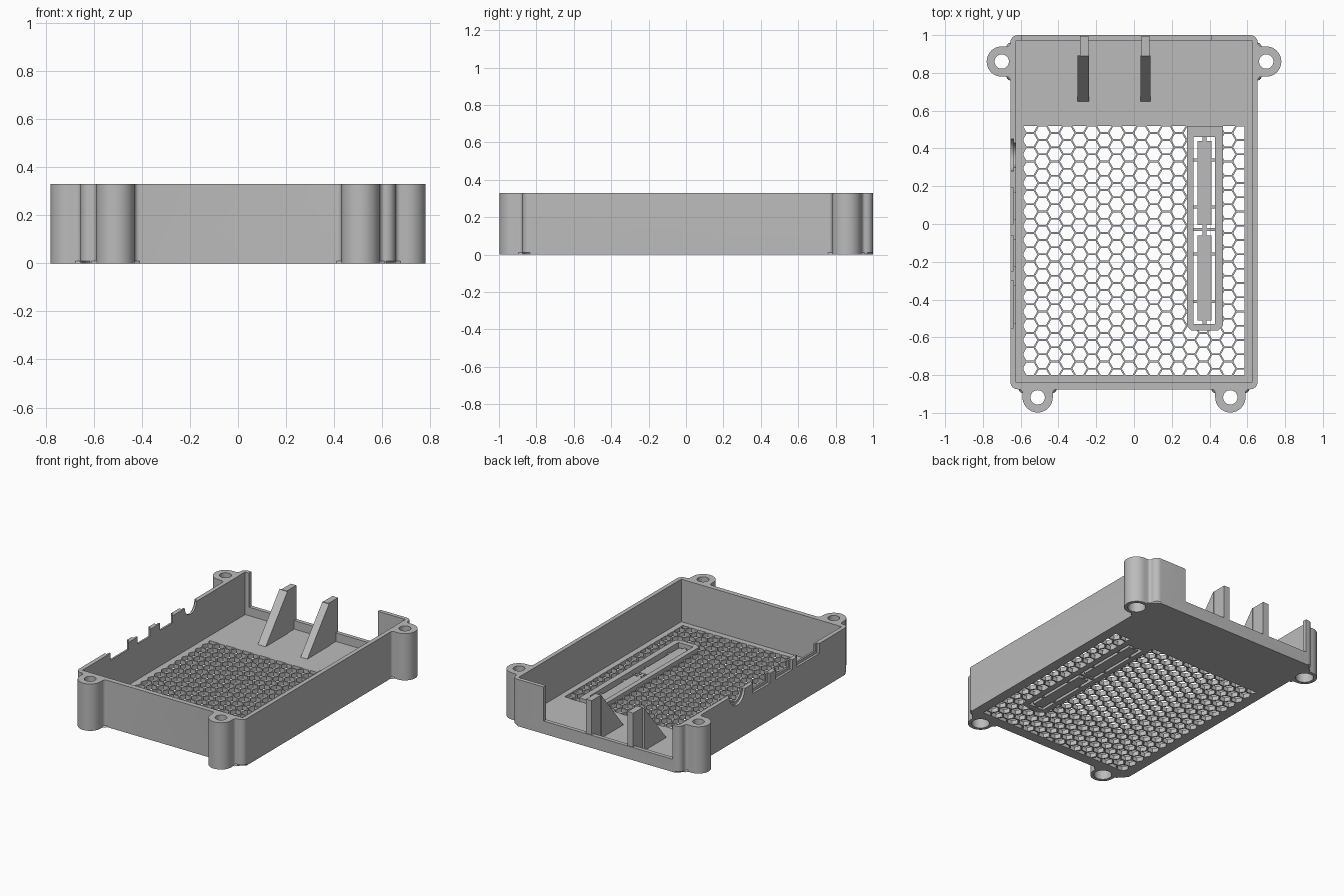
import bpy, bmesh
from math import pi, cos, sin, sqrt
from mathutils import Matrix

if "Cube" in bpy.data.objects:
    bpy.data.objects.remove(bpy.data.objects["Cube"], do_unlink=True)

grey = bpy.data.materials.new("plain grey plastic")
grey.use_nodes = True
grey.diffuse_color = (0.5, 0.5, 0.5, 1)
grey.node_tree.nodes["Principled BSDF"].inputs["Base Color"].default_value = (0.5, 0.5, 0.5, 1)

HEIGHT, FLOOR, LIP = 0.33, 0.03, 0.09


def make(name, bm):
    bmesh.ops.recalc_face_normals(bm, faces=bm.faces)
    mesh = bpy.data.meshes.new(name)
    bm.to_mesh(mesh)
    bm.free()
    mesh.materials.append(grey)
    ob = bpy.data.objects.new(name, mesh)
    bpy.context.collection.objects.link(ob)
    return ob


def add_prism(bm, pts, lo, hi, axis="z"):
    """Extrude a 2D outline along z, or a (y, z) outline along x."""
    def place(p, h):
        return (p[0], p[1], h) if axis == "z" else (h, p[0], p[1])
    a = [bm.verts.new(place(p, lo)) for p in pts]
    b = [bm.verts.new(place(p, hi)) for p in pts]
    base = bm.faces.new(a[::-1])
    bm.faces.new(b)
    for i in range(len(a)):
        j = (i + 1) % len(a)
        bm.faces.new((a[i], a[j], b[j], b[i]))
    return base


def prism(name, pts, lo, hi, axis="z"):
    bm = bmesh.new()
    add_prism(bm, pts, lo, hi, axis)
    return make(name, bm)


def rect(x0, x1, y0, y1):
    return [(x0, y0), (x1, y0), (x1, y1), (x0, y1)]


def box(name, x0, x1, y0, y1, z0, z1):
    return prism(name, rect(x0, x1, y0, y1), z0, z1)


def arc(cx, cy, r, a0, a1, n):
    return [(cx + r * cos(a0 + (a1 - a0) * i / n), cy + r * sin(a0 + (a1 - a0) * i / n))
            for i in range(n + 1)]


def circle(cx, cy, r, n=32):
    return arc(cx, cy, r, 0, 2 * pi, n)[:-1]


def boolean(target, cutter, op="DIFFERENCE", keep=False):
    cutter.hide_render = True
    mod = target.modifiers.new("cut", "BOOLEAN")
    mod.operation, mod.solver, mod.object = op, "EXACT", cutter
    bpy.context.view_layer.objects.active = target
    bpy.ops.object.modifier_apply(modifier=mod.name)
    if not keep:
        bpy.data.objects.remove(cutter, do_unlink=True)


# Outer outline: right half with its two screw ears, then mirrored
SIDE, FRONT, BACK, R, F, C = 0.655, -0.875, 1.0, 0.08, 0.02, 0.04
FRONT_EAR, BACK_EAR = (0.51, -0.918), (0.70, 0.86)


def ear(out):
    """Ear outline as (along wall, outward) offsets, with fillets at the wall."""
    left = arc(-R - F, F, F, -pi / 2, 0, 5)
    right = [(-u, v) for u, v in reversed(left)]
    return left + arc(0, out, R, pi, 0, 20) + right


half = [(FRONT_EAR[0] + u, FRONT - v) for u, v in ear(FRONT - FRONT_EAR[1])]
half += arc(SIDE - C, FRONT + C, C, -pi / 2, 0, 6)
half += [(SIDE + v, BACK_EAR[1] + u) for u, v in ear(BACK_EAR[0] - SIDE)]
half += arc(SIDE - C, BACK - C, C, 0.3, pi / 2, 6)
outline = half + [(-x, y) for x, y in reversed(half)]

# Case body with a small chamfer around the underside
bm = bmesh.new()
base = add_prism(bm, outline, 0, HEIGHT)
bmesh.ops.bevel(bm, geom=list(base.edges), offset=0.01, segments=1, affect="EDGES")
case = make("case_body", bm)

# Cavity and the wide opening in the back wall
boolean(case, box("cavity", -0.625, 0.625, -0.84, 0.972, FLOOR, 1))
boolean(case, box("back_opening", -0.595, 0.41, 0.9, 1.1, LIP, 1))

# Screw holes with counterbores from below
for s in (-1, 1):
    for x, y in (FRONT_EAR, BACK_EAR):
        boolean(case, prism("hole", circle(s * x, y, 0.038), -1, 1))
        boolean(case, prism("counterbore", circle(s * x, y, 0.057), -1, 0.1))

# Port notches in the side wall: narrow through cut, wider outer recess
for y0, y1 in ((0.0, 0.19), (-0.25, -0.06), (-0.55, -0.30)):
    boolean(case, box("port", -0.7, -0.6, y0 + 0.025, y1 - 0.025, HEIGHT - 0.05, 1))
    boolean(case, box("port_recess", -0.7, -0.638, y0, y1, HEIGHT - 0.07, 1))
boolean(case, prism("jack", circle(0.365, HEIGHT, 0.065), -0.7, -0.6, "x"))
boolean(case, prism("jack_recess", circle(0.365, HEIGHT, 0.085), -0.7, -0.638, "x"))

# Honeycomb vents, clipped to a U-shaped field around the slot frame
PITCH = 0.0655
ROW = PITCH * 2 / sqrt(3)
bm = bmesh.new()
for i in range(18):
    for j in range(19):
        cx, cy = -0.55 + i * PITCH, 0.52 - j * ROW - (i % 2) * ROW / 2
        add_prism(bm, circle(cx, cy, 0.0385, 6), -0.1, 0.2)
vents = make("vents", bm)
field = [(-0.585, -0.8), (0.585, -0.8), (0.585, 0.52), (0.47, 0.52), (0.47, -0.54),
         (0.445, -0.565), (0.305, -0.565), (0.28, -0.54), (0.28, 0.52), (-0.585, 0.52)]
boolean(vents, prism("vent_field", field, -0.05, 0.15), "INTERSECT")
boolean(case, vents)

# Slot through the floor with a raised frame
slot = box("slot", 0.315, 0.43, -0.53, 0.46, -0.1, 0.2)
frame = prism("slot_frame", [(0.28, 0.52), (0.28, -0.54), (0.305, -0.565), (0.445, -0.565),
                             (0.47, -0.54), (0.47, 0.52)], FLOOR - 0.01, FLOOR + 0.025)
boolean(case, slot, keep=True)
boolean(frame, slot)

# Two bars held in the slot by thin bridges
for name, y0, y1 in (("front_bar", -0.51, -0.06), ("back_bar", -0.005, 0.44)):
    box("slot_" + name, 0.335, 0.41, y0, y1, 0, FLOOR)
box("slot_spine", 0.363, 0.383, -0.53, 0.46, 0.002, FLOOR - 0.002)
for y in (0.34, 0.09, -0.03, -0.16, -0.41):
    box("slot_bridge", 0.315, 0.43, y - 0.008, y + 0.008, 0.003, FLOOR - 0.003)

# Sloped support ribs with narrow posts standing at the back lip
for x0, x1 in ((-0.3, -0.238), (0.034, 0.087)):
    prism("support_rib", [(0.648, 0.02), (0.893, 0.02), (0.893, HEIGHT), (0.648, FLOOR)],
          x0, x1, "x")
    box("support_post", x1 - 0.047, x1 - 0.004, 0.89, 0.995, 0.02, HEIGHT)

# Smooth the rounded walls, keep the edges sharp
bpy.ops.object.select_all(action="DESELECT")
case.select_set(True)
bpy.context.view_layer.objects.active = case
bpy.ops.object.shade_smooth_by_angle(angle=0.6)
